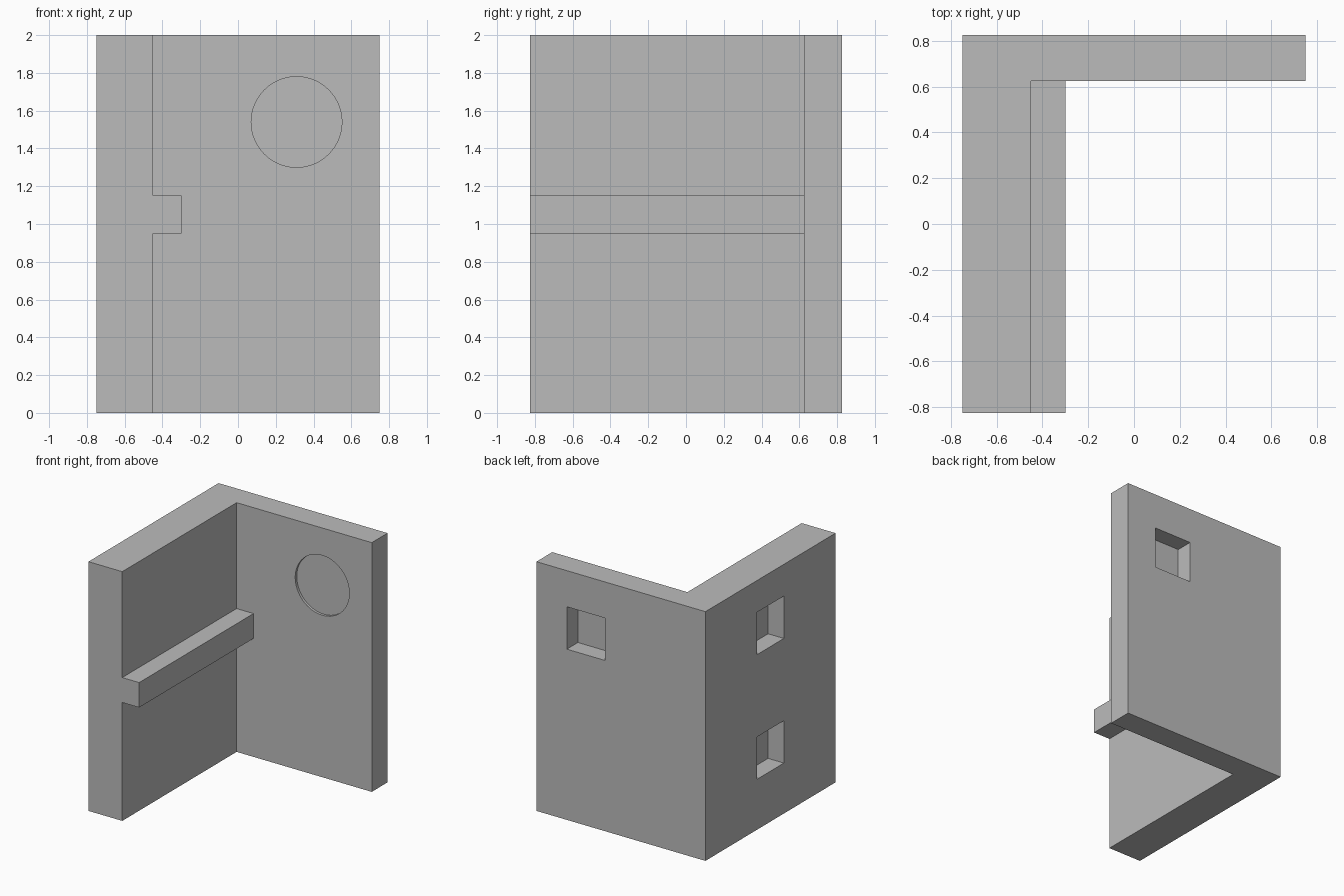
import bpy
import bmesh
from math import radians
from mathutils import Matrix, Vector

cube = bpy.data.objects.get("Cube")
if cube:
    bpy.data.objects.remove(cube, do_unlink=True)

grey = bpy.data.materials.new("plain grey")
grey.use_nodes = True
grey.diffuse_color = (0.5, 0.5, 0.5, 1)
grey.node_tree.nodes["Principled BSDF"].inputs["Base Color"].default_value = (0.5, 0.5, 0.5, 1)


def add_object(name, bm):
    bmesh.ops.recalc_face_normals(bm, faces=bm.faces)
    mesh = bpy.data.meshes.new(name)
    bm.to_mesh(mesh)
    bm.free()
    mesh.materials.append(grey)
    obj = bpy.data.objects.new(name, mesh)
    bpy.context.collection.objects.link(obj)
    return obj


def box(name, low, high):
    low, high = Vector(low), Vector(high)
    bm = bmesh.new()
    bmesh.ops.create_cube(bm, size=1, matrix=Matrix.Translation((low + high) / 2)
                          @ Matrix.Diagonal((*(high - low), 1)))
    return add_object(name, bm)


def combine(target, other, operation):
    mod = target.modifiers.new(operation.lower(), "BOOLEAN")
    mod.operation = operation
    mod.solver = "EXACT"
    mod.object = other
    bpy.context.view_layer.objects.active = target
    bpy.ops.object.modifier_apply(modifier=mod.name)
    bpy.data.objects.remove(other, do_unlink=True)


X, Y, HEIGHT = 0.75, 0.825, 2.0
WALL_X, WALL_Y = -0.45, 0.625          # inner faces of the two walls
DISC_X, DISC_Z, RADIUS = 0.31, 1.54, 0.24
HALF, DEPTH = 0.17, 0.14               # square pockets

# L-shaped walls, raised from the footprint
footprint = [(-X, -Y), (WALL_X, -Y), (WALL_X, WALL_Y), (X, WALL_Y), (X, Y), (-X, Y)]
bm = bmesh.new()
base = bm.faces.new([bm.verts.new((x, y, 0)) for x, y in footprint])
raised = bmesh.ops.extrude_face_region(bm, geom=[base])["geom"]
bmesh.ops.translate(bm, vec=(0, 0, HEIGHT),
                    verts=[v for v in raised if isinstance(v, bmesh.types.BMVert)])
walls = add_object("corner_walls", bm)

# Ledge along the side wall
combine(walls, box("ledge", (-0.6, -Y, 0.95), (-0.30, 0.7, 1.15)), "UNION")

# Shallow round recess in the inner face of the back wall
bm = bmesh.new()
bmesh.ops.create_cone(bm, cap_ends=True, segments=64, radius1=RADIUS, radius2=RADIUS, depth=0.04,
                      matrix=Matrix.Translation((DISC_X, WALL_Y, DISC_Z))
                      @ Matrix.Rotation(radians(90), 4, "X"))
combine(walls, add_object("round_recess_cutter", bm), "DIFFERENCE")

# Square pocket in the back, two more in the outer side
combine(walls, box("back_pocket_cutter", (DISC_X - HALF, Y - DEPTH, DISC_Z - HALF),
                   (DISC_X + HALF, Y + 0.1, DISC_Z + HALF)), "DIFFERENCE")
for z in (0.575, 1.575):
    combine(walls, box("side_pocket_cutter", (-X - 0.1, -HALF, z - HALF),
                       (-X + DEPTH, HALF, z + HALF)), "DIFFERENCE")

# Merge flat regions and keep the edges crisp
bm = bmesh.new()
bm.from_mesh(walls.data)
bmesh.ops.dissolve_limit(bm, angle_limit=radians(1), verts=bm.verts, edges=bm.edges)
bm.to_mesh(walls.data)
bm.free()
walls.select_set(True)
bpy.context.view_layer.objects.active = walls
bpy.ops.object.shade_smooth_by_angle(angle=radians(30))
